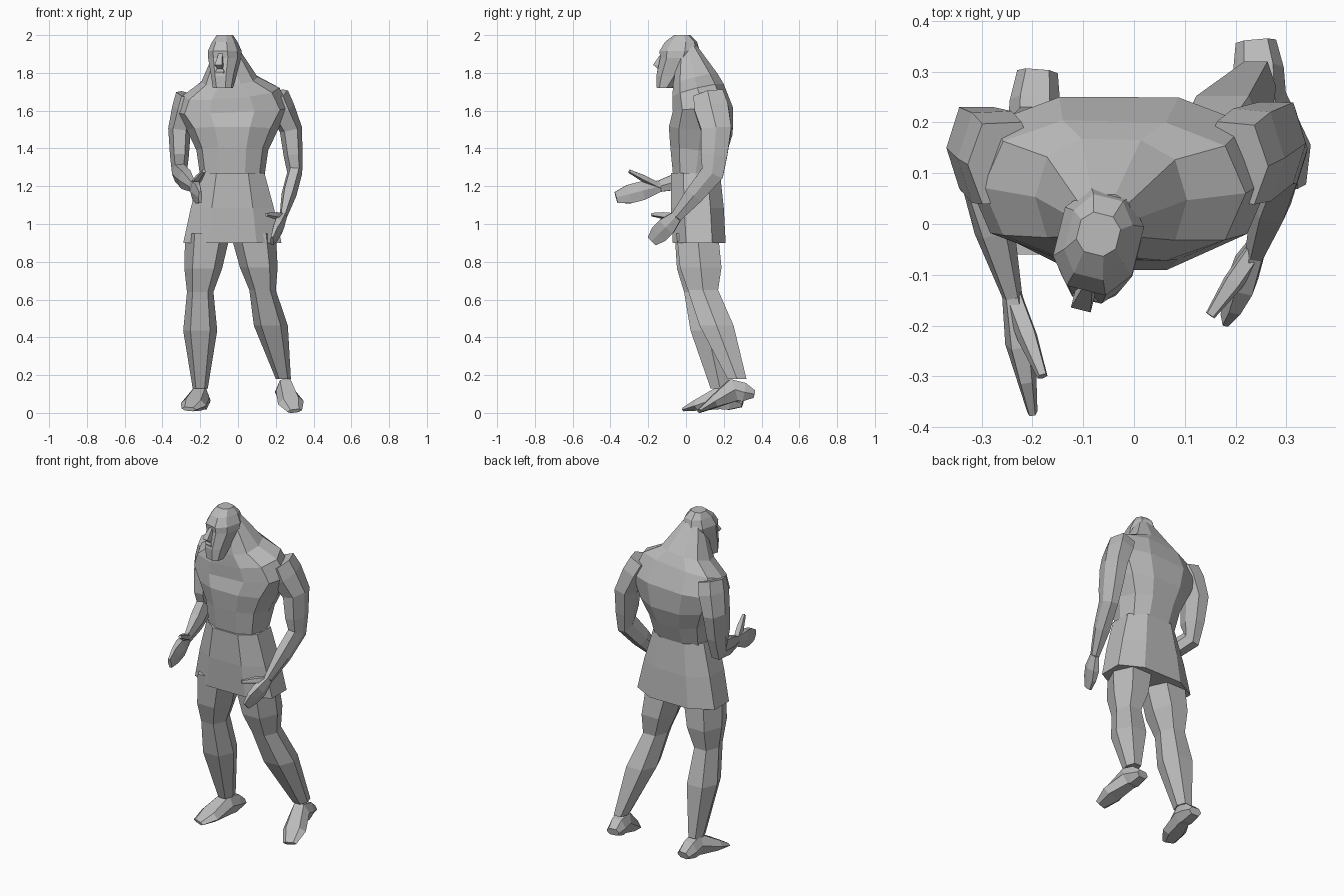
import bpy, bmesh
from math import cos, sin, pi, copysign
from mathutils import Vector

if "Cube" in bpy.data.objects:
    bpy.data.objects.remove(bpy.data.objects["Cube"])

stone = bpy.data.materials.new("stone grey")
stone.use_nodes = True
grey = (0.5, 0.5, 0.5, 1)
stone.diffuse_color = grey
stone.node_tree.nodes["Principled BSDF"].inputs["Base Color"].default_value = grey


def outline(sides, power=0.8):
    """Unit cross-section with a flat side to the front, slightly squared."""
    points = []
    for i in range(sides):
        angle = 2 * pi * (i + 0.5) / sides + pi / 2
        points.append([copysign(abs(v) ** power, v) for v in (cos(angle), sin(angle))])
    widest = max(abs(x) for x, y in points)
    deepest = max(abs(y) for x, y in points)
    return [(x / widest, y / deepest) for x, y in points]


def skin(name, rings):
    """Join rings of points into a closed, flat-shaded part."""
    bm = bmesh.new()
    loops = [[bm.verts.new(point) for point in ring] for ring in rings]
    for low, high in zip(loops, loops[1:]):
        for i in range(len(low)):
            bm.faces.new((low[i - 1], low[i], high[i], high[i - 1]))
    bm.faces.new(loops[0])
    bm.faces.new(loops[-1])
    bmesh.ops.recalc_face_normals(bm, faces=bm.faces)
    mesh = bpy.data.meshes.new(name)
    bm.to_mesh(mesh)
    bm.free()
    mesh.materials.append(stone)
    part = bpy.data.objects.new(name, mesh)
    bpy.context.collection.objects.link(part)


def along_path(path, t):
    """Point on a jointed path, where whole values of t are the joints."""
    joint = min(int(t), len(path) - 2)
    return Vector(path[joint]).lerp(Vector(path[joint + 1]), t - joint)


def limb(name, path, profile, sides=6, level=False, side=(1, 0, 0)):
    """Sweep a profile of (position, half width, half depth) along a path."""
    centres = [along_path(path, t) for t, width, depth in profile]
    rings = []
    for i, (t, width, depth) in enumerate(profile):
        before, after = centres[max(i - 1, 0)], centres[min(i + 1, len(centres) - 1)]
        tangent = Vector((0, 0, 1)) if level else (after - before).normalized()
        across = Vector(side)
        across = (across - tangent * across.dot(tangent)).normalized()
        other = tangent.cross(across)
        rings.append([centres[i] + across * x * width + other * y * depth
                      for x, y in outline(sides)])
    skin(name, rings)


# Torso: narrow waist, broad shoulders, rounded back sloping into the neck
limb("torso", [(-.03, .05, 1.25), (-.03, .09, 1.6), (-.06, .01, 1.93)],
     [(0, .17, .12), (.4, .19, .15), (.7, .24, .17), (1, .3, .16),
      (1.3, .26, .14), (1.5, .15, .12), (2, .06, .05)], sides=10)

# Flared tunic skirt
limb("tunic_skirt", [(-.03, .07, .9), (-.03, .05, 1.27)],
     [(0, .26, .14), (.5, .22, .14), (1, .17, .13)], sides=8, level=True)

# Head turned a little aside, from the square beard up to the crown
facing = (1, -.25, 0)
limb("head", [(-.08, -.11, 1.72), (-.07, -.04, 1.88), (-.07, -.02, 2)],
     [(0, .05, .04), (.4, .06, .07), (.7, .07, .08), (1, .08, .09),
      (1.3, .08, .1), (1.7, .06, .08), (2, .04, .04)],
     sides=8, level=True, side=facing)
limb("nose", [(-.09, -.12, 1.9), (-.1, -.15, 1.84), (-.09, -.13, 1.82)],
     [(0, .01, .01), (1, .02, .02), (2, .01, .01)], sides=4, side=facing)
limb("moustache", [(-.09, -.12, 1.77), (-.09, -.12, 1.83)],
     [(0, .03, .02), (.6, .04, .03), (1, .02, .02)], level=True, side=facing)

# Both sides share the same profiles and differ only in pose
leg = [(0, .12, .11), (.6, .1, .11), (1, .07, .08), (1.4, .09, .09), (2, .04, .05)]
foot = [(0, .04, .02), (.5, .05, .05), (1, .05, .06), (1.6, .07, .03), (2, .04, .01)]
arm = [(0, .07, .08), (.4, .07, .09), (1, .06, .08), (1.6, .05, .07),
       (2, .04, .06), (2.5, .04, .05), (3, .02, .03)]
hand = [(0, .02, .03), (.4, .03, .05), (.7, .02, .05), (1, .01, .03)]
thumb = [(0, .02, .02), (.5, .02, .02), (1, .01, .01)]

poses = {
    "left": dict(
        hip=(.08, .06, .95), knee=(.13, .09, .65), ankle=(.24, .27, .18),
        heel=(.24, .36, .1), instep=(.25, .25, .12), toe=(.3, .07, .01),
        shoulder=(.2, .12, 1.68), biceps=(.28, .16, 1.5), elbow=(.3, .14, 1.27),
        wrist=(.24, -.05, 1.04), fingers=(.18, -.18, .91), thumb=(.15, -.18, 1.05)),
    "right": dict(
        hip=(-.16, .05, .95), knee=(-.2, .07, .64), ankle=(-.2, .18, .13),
        heel=(-.19, .3, .05), instep=(-.2, .18, .08), toe=(-.26, -.01, .02),
        shoulder=(-.26, .12, 1.68), biceps=(-.31, .15, 1.5), elbow=(-.31, .12, 1.27),
        wrist=(-.24, -.14, 1.2), fingers=(-.2, -.37, 1.14), thumb=(-.18, -.3, 1.28)),
}

for name, pose in poses.items():
    limb(name + "_leg", [pose["hip"], pose["knee"], pose["ankle"]], leg, level=True)
    limb(name + "_foot", [pose["heel"], pose["instep"], pose["toe"]], foot)
    limb(name + "_arm", [pose[joint] for joint in ("shoulder", "biceps", "elbow", "wrist")], arm)
    limb(name + "_hand", [pose["wrist"], pose["fingers"]], hand)
    limb(name + "_thumb", [pose["wrist"], pose["thumb"]], thumb, sides=5)
